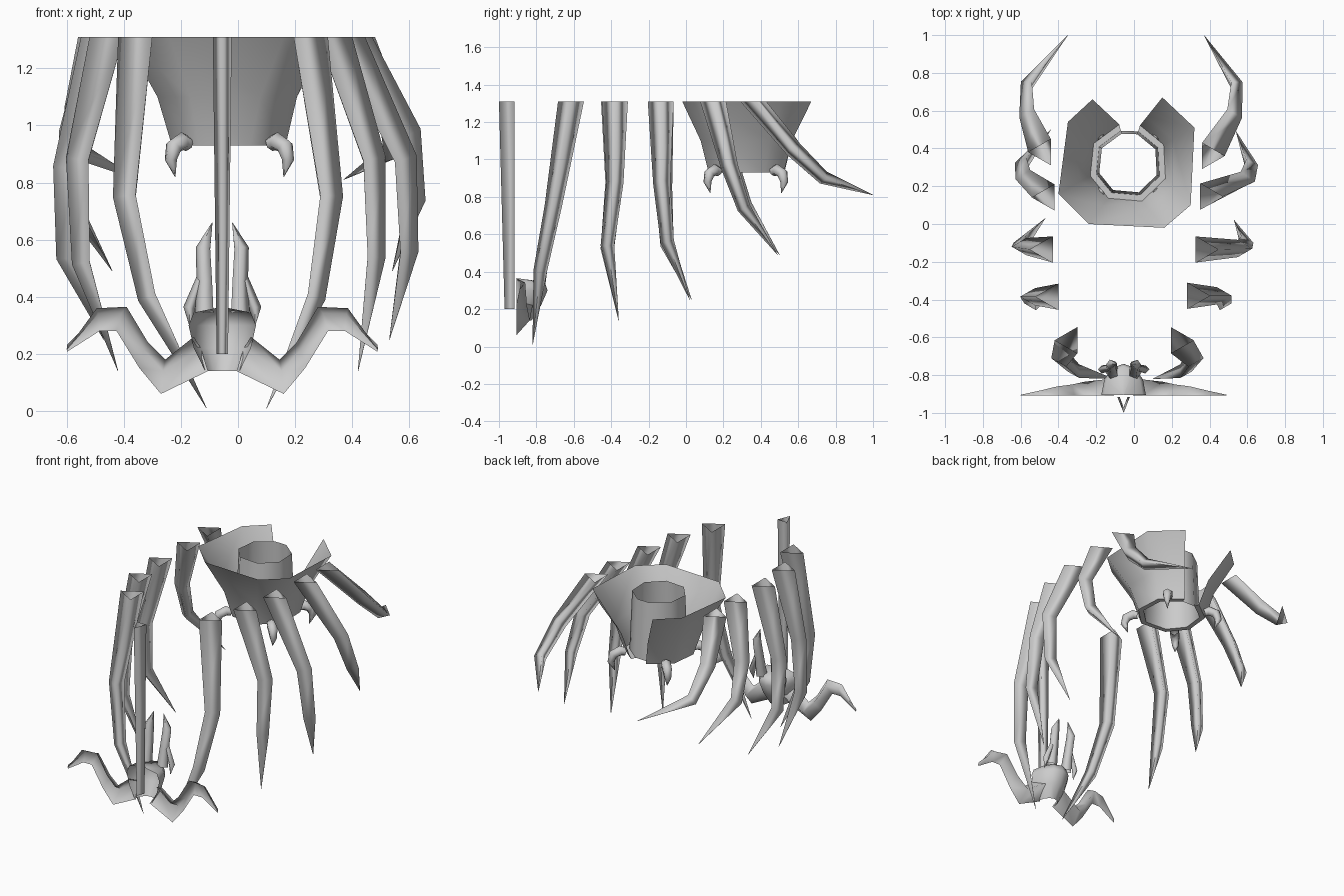
import bpy
from math import sin, cos, pi, radians
from mathutils import Vector

if "Cube" in bpy.data.objects:
    bpy.data.objects.remove(bpy.data.objects["Cube"])


def add_mesh(name, verts, faces):
    me = bpy.data.meshes.new(name)
    me.from_pydata([tuple(v) for v in verts], [], faces)
    me.update()
    ob = bpy.data.objects.new(name, me)
    bpy.context.collection.objects.link(ob)
    return ob


def loft(name, rings, closed=True):
    """Skin equal-length rings into an open-ended surface."""
    n = len(rings[0])
    verts = [v for r in rings for v in r]
    faces = []
    for i in range(len(rings) - 1):
        for j in range(n if closed else n - 1):
            k = (j + 1) % n
            faces.append((i * n + j, i * n + k, (i + 1) * n + k, (i + 1) * n + j))
    return add_mesh(name, verts, faces)


def spike(name, path, radii, out, sides=3, flat_root=False):
    """Tapering horn along a path, with one edge of its section facing 'out'."""
    pts = [Vector(p) for p in path]
    rings = []
    for i, p in enumerate(pts):
        t = pts[min(i + 1, len(pts) - 1)] - pts[max(i - 1, 0)]
        if flat_root and i == 0:
            t = Vector((0, 0, -1))
        t.normalize()
        o = Vector(out)
        o = (o - t * o.dot(t)).normalized()
        b = t.cross(o)
        r = max(radii[i], 0.001)
        rings.append([p + r * (o * cos(2 * pi * j / sides) + b * sin(2 * pi * j / sides))
                      for j in range(sides)])
    return loft(name, rings)


# Hanging legs: root, knee, shin, tip for each side, front pair to back pair
TOP = 1.31
legs = {
    "front_leg": ([(-.34, -.615, TOP), (-.385, -.71, .75), (-.31, -.78, .4), (-.11, -.82, .01)],
                  [(.235, -.615, TOP), (.315, -.71, .75), (.265, -.78, .4), (.10, -.82, .01)]),
    "second_leg": ([(-.44, -.385, TOP), (-.55, -.385, .88), (-.54, -.42, .52), (-.42, -.36, .14)],
                   [(.32, -.38, TOP), (.465, -.38, .88), (.475, -.42, .54), (.42, -.36, .14)]),
    "third_leg": ([(-.47, -.135, TOP), (-.595, -.12, .85), (-.595, -.10, .54), (-.47, .03, .25)],
                  [(.365, -.135, TOP), (.575, -.13, .88), (.59, -.10, .56), (.53, .02, .25)]),
    "fourth_leg": ([(-.46, .14, TOP), (-.575, .24, .97), (-.59, .32, .75), (-.44, .50, .49)],
                   [(.39, .145, TOP), (.59, .23, .97), (.615, .31, .74), (.54, .49, .49)]),
    "back_leg": ([(-.48, .38, TOP), (-.555, .57, 1.06), (-.56, .74, .90), (-.35, 1.0, .81)],
                 [(.40, .36, TOP), (.52, .57, 1.06), (.535, .74, .90), (.37, 1.0, .81)]),
}
for name, pair in legs.items():
    for side, path in zip((-1, 1), pair):
        spike(name + ("_left" if side < 0 else "_right"), path,
              (.08, .053, .042, 0), (side, 0, 0), flat_root=True)

# Slim three-sided pole at the front
CX = -.055
pole = [[(CX - w, -.917, z), (CX, y, z), (CX + w, -.917, z)]
        for z, w, y in ((.2, .02, -.97), (TOP, .033, -1.0))]
loft("front_pole", pole)

# Flared funnel with an open slit at the back
FX, FY = -.03, .32
rim = [(-.22, .66), (-.35, .54), (-.40, .16), (-.24, 0), (.16, -.02), (.30, .10), (.32, .51), (.15, .67)]
angles = [103, 150, 198, 240, 290, 338, 28, 73]


def ring(r, z):
    return [(FX + r * cos(radians(a)), FY + r * sin(radians(a)), z) for a in angles]


rim_ring = [(x, y, TOP) for x, y in rim]
base_ring = ring(.212, .93)
mid_ring = [Vector(a).lerp(Vector(b), .7) for a, b in zip(rim_ring, base_ring)]
for v in mid_ring:
    v.z = 1.1
loft("funnel", [rim_ring, mid_ring, base_ring], closed=False)

# Inner tube, closed all round, and the narrow flange joining it to the funnel
loft("inner_tube", [ring(.178, .93), ring(.162, TOP)])
loft("base_flange", [ring(.212, .93), ring(.178, .93)], closed=False)

# Four hooked claws under the funnel
for sx in (-1, 1):
    for sy in (-1, 1):
        path = [(FX + sx * d, FY + sy * d, z)
                for d, z in ((.145, .935), (.165, .945), (.195, .925), (.205, .88), (.19, .82))]
        spike("funnel_claw", path, (.026, .032, .03, .022, 0), (sx, sy, .6), sides=6)

# Lower head: half dome, open at the front
dome = []
for z, w, d in ((.14, .06, .08), (.22, .10, .13), (.30, .118, .165), (.345, .10, .15), (.365, .001, .002)):
    dome.append([(CX - w * cos(pi * i / 6), -.905 + d * sin(pi * i / 6), z) for i in range(7)])
loft("head_dome", dome, closed=False)

# Jaw arms, horns and barbs on both sides of the head
arm = [(.10, .26, .05, .14, -.82), (.20, .18, .215, .06, -.835), (.26, .24, .29, .15, -.85),
       (.335, .365, .37, .28, -.86), (.44, .36, .43, .28, -.88), (.545, .215, .543, .208, -.904)]
for s, side in ((-1, "left"), (1, "right")):
    rows = [[(CX + s * ux, -.907, uz), (CX + s * (ux + lx) / 2, y, (uz + lz) / 2 + .02),
             (CX + s * lx, -.907, lz)] for ux, uz, lx, lz, y in arm]
    loft("jaw_arm_" + side, rows, closed=False)
    horn = [(.06, -.785, .34), (.06, -.765, .45), (.065, -.745, .57), (.035, -.74, .66)]
    spike("head_horn_" + side, [(CX + s * x, y, z) for x, y, z in horn],
          (.036, .03, .028, 0), (s, 0, 0), sides=5)
    barb = [(.07, -.76, .48), (.115, -.77, .36), (.115, -.785, .30)]
    spike("head_barb_" + side, [(CX + s * x, y, z) for x, y, z in barb],
          (.015, .022, 0), (s, 0, 0), sides=4)

# Soft shading throughout
for ob in bpy.data.objects:
    ob.select_set(True)
    bpy.context.view_layer.objects.active = ob
bpy.ops.object.shade_smooth_by_angle(angle=radians(140))
